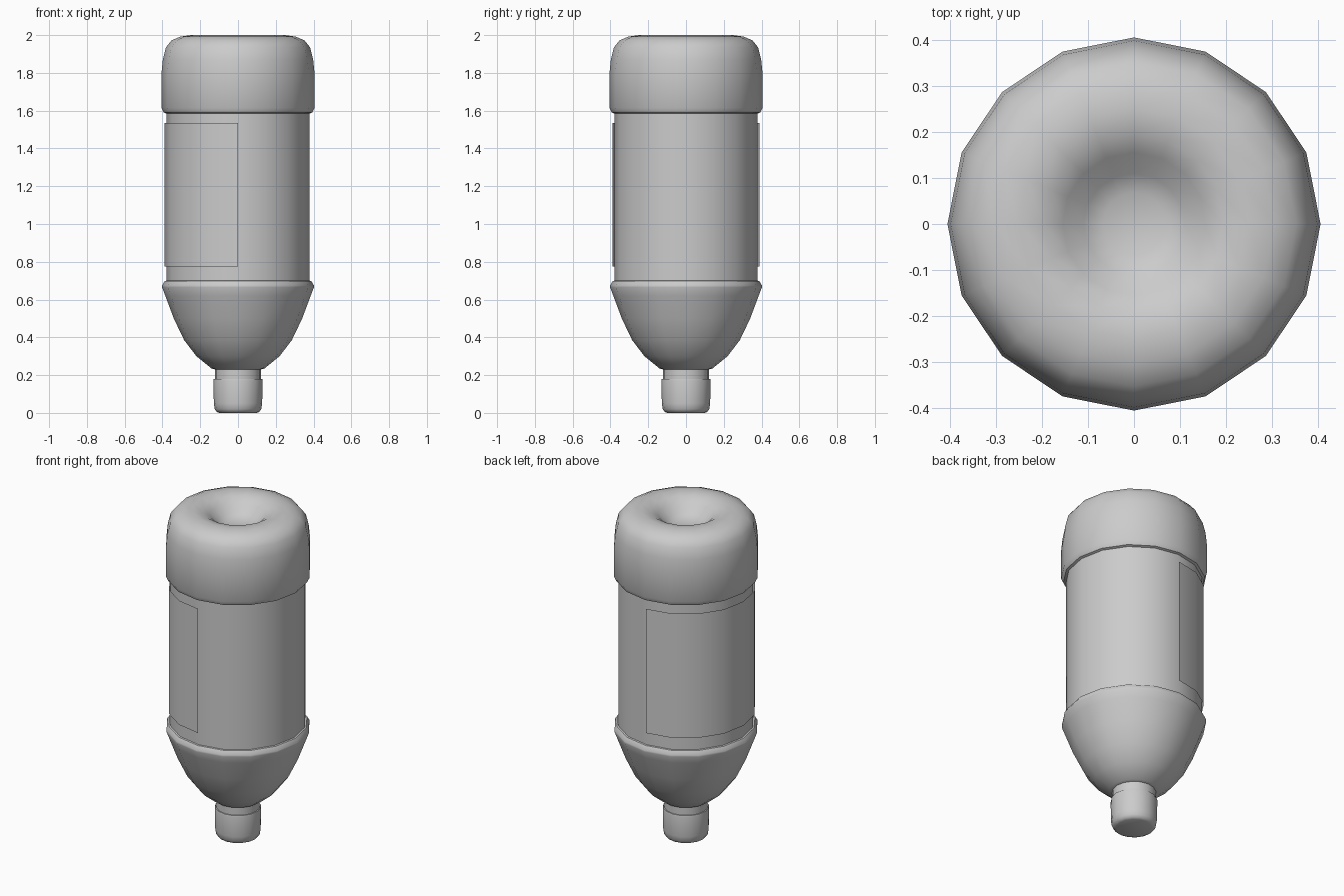
import bpy, bmesh, math

if "Cube" in bpy.data.objects:
    bpy.data.objects.remove(bpy.data.objects["Cube"])

SIDES = 16


def lathe(name, profile, first=0, last=SIDES, angle=35):
    """Spin (radius, z) points around z from step first to step last."""
    bm = bmesh.new()
    full = last - first == SIDES
    count = SIDES if full else last - first + 1
    rings = []
    for r, z in profile:
        ring = []
        for i in range(count):
            a = 2 * math.pi * (first + i) / SIDES
            ring.append(bm.verts.new((r * math.cos(a), r * math.sin(a), z)))
        rings.append(ring)
    for lo, hi in zip(rings, rings[1:]):
        for i in range(count if full else count - 1):
            j = (i + 1) % count
            bm.faces.new((lo[i], lo[j], hi[j], hi[i]))
    if full:
        bm.faces.new(rings[0][::-1])
        bm.faces.new(rings[-1])
        bmesh.ops.recalc_face_normals(bm, faces=bm.faces)
    me = bpy.data.meshes.new(name)
    bm.to_mesh(me)
    bm.free()
    ob = bpy.data.objects.new(name, me)
    bpy.context.collection.objects.link(ob)
    bpy.ops.object.select_all(action='DESELECT')
    ob.select_set(True)
    bpy.context.view_layer.objects.active = ob
    bpy.ops.object.shade_smooth_by_angle(angle=math.radians(angle))
    return ob


# Upside-down bottle: neck, shoulder, recessed body, wide base with a dimple
lathe("bottle", [
    (0.122, 0.15), (0.122, 0.23), (0.14, 0.235), (0.22, 0.30), (0.285, 0.385),
    (0.34, 0.50), (0.385, 0.62), (0.402, 0.665), (0.402, 0.675), (0.388, 0.698),
    (0.379, 0.70), (0.379, 1.585), (0.393, 1.59), (0.405, 1.615),
    (0.405, 1.80), (0.398, 1.87), (0.382, 1.935), (0.352, 1.972),
    (0.305, 1.992), (0.25, 2.0), (0.195, 1.988), (0.155, 1.963),
    (0.11, 1.92), (0.068, 1.90)])

# Screw cap on the neck
lathe("cap", [
    (0.10, 0.0), (0.113, 0.006), (0.123, 0.02), (0.128, 0.05),
    (0.13, 0.17), (0.128, 0.18), (0.115, 0.18)])

# Label wrapped around the left half of the body
lathe("label", [(0.388, 0.775), (0.388, 1.535)], first=4, last=12)
